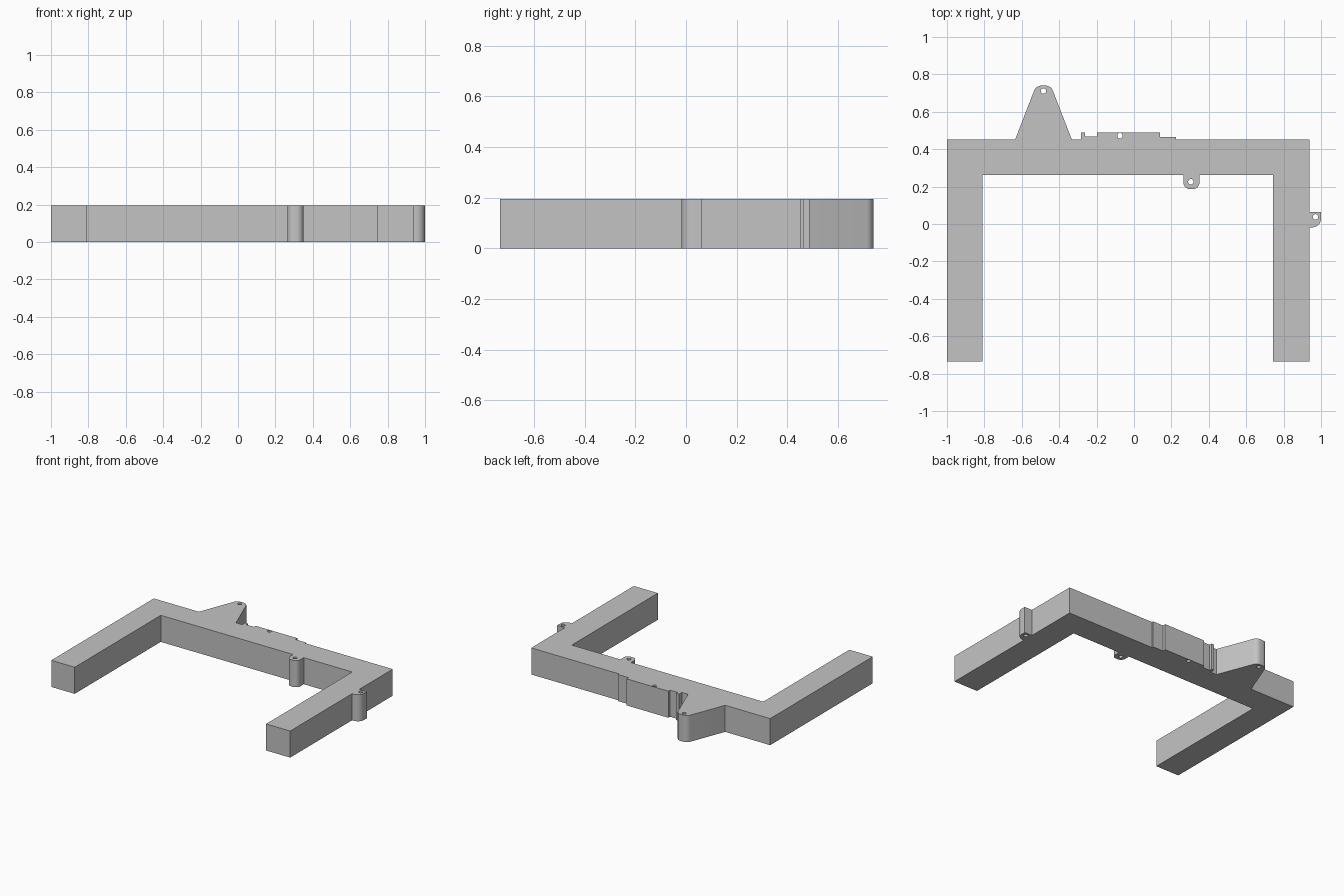
import bpy, bmesh, math

HEIGHT = 0.195

cube = bpy.data.objects.get("Cube")
if cube:
    bpy.data.objects.remove(cube, do_unlink=True)

grey = bpy.data.materials.new("plain grey")
grey.use_nodes = True
colour = (0.55, 0.55, 0.55, 1)
grey.diffuse_color = colour
grey.node_tree.nodes["Principled BSDF"].inputs["Base Color"].default_value = colour


def arc(x, y, radius, start, end, steps=8):
    """Points along an arc, angles in degrees."""
    angles = [math.radians(start + (end - start) * i / steps) for i in range(steps + 1)]
    return [(x + radius * math.cos(a), y + radius * math.sin(a)) for a in angles]


def extrude_profile(name, points, z0, z1):
    bm = bmesh.new()
    base = bm.faces.new([bm.verts.new((x, y, z0)) for x, y in points])
    top = bmesh.ops.extrude_face_region(bm, geom=[base])["geom"]
    bmesh.ops.translate(bm, vec=(0, 0, z1 - z0),
                        verts=[v for v in top if isinstance(v, bmesh.types.BMVert)])
    bmesh.ops.recalc_face_normals(bm, faces=bm.faces)
    mesh = bpy.data.meshes.new(name)
    bm.to_mesh(mesh)
    bm.free()
    mesh.materials.append(grey)
    obj = bpy.data.objects.new(name, mesh)
    bpy.context.collection.objects.link(obj)
    return obj


# Outline pieces, running anticlockwise from the front of the left leg
side_tab = ([(0.938, -0.018)] + arc(0.953, 0.029, 0.047, -90, 0)
            + [(1.0, 0.064), (0.938, 0.064)])
back_steps = [(0.225, 0.453), (0.225, 0.465), (0.139, 0.465), (0.139, 0.488),
              (-0.198, 0.488), (-0.198, 0.468), (-0.262, 0.468), (-0.262, 0.488),
              (-0.283, 0.488), (-0.283, 0.453)]
pointed_lug = ([(-0.333, 0.453)] + arc(-0.473, 0.698, 0.042, 24, 90)
               + arc(-0.495, 0.698, 0.042, 90, 156) + [(-0.635, 0.453)])
inner_tab = ([(0.264, 0.262)] + arc(0.299, 0.222, 0.035, 180, 270)
             + arc(0.315, 0.222, 0.035, 270, 360) + [(0.35, 0.262)])

outline = ([(0.743, -0.735), (0.938, -0.735)] + side_tab + [(0.938, 0.453)]
           + back_steps + pointed_lug
           + [(-1.0, 0.453), (-1.0, -0.735), (-0.81, -0.735), (-0.81, 0.262)]
           + inner_tab + [(0.743, 0.262)])
frame = extrude_profile("frame", outline, 0, HEIGHT)

# Screw holes through the lug, steps and tabs
for x, y in [(-0.484, 0.711), (-0.075, 0.472), (0.304, 0.226), (0.97, 0.038)]:
    cutter = extrude_profile("hole_cutter", arc(x, y, 0.0145, 0, 345, 23), -0.1, HEIGHT + 0.1)
    cutter.hide_render = True
    cut = frame.modifiers.new("screw hole", 'BOOLEAN')
    cut.operation, cut.solver, cut.object = 'DIFFERENCE', 'EXACT', cutter
    bpy.ops.object.select_all(action='DESELECT')
    frame.select_set(True)
    bpy.context.view_layer.objects.active = frame
    bpy.ops.object.modifier_apply(modifier=cut.name)
    bpy.data.objects.remove(cutter, do_unlink=True)

bpy.ops.object.shade_smooth_by_angle(angle=math.radians(20))
